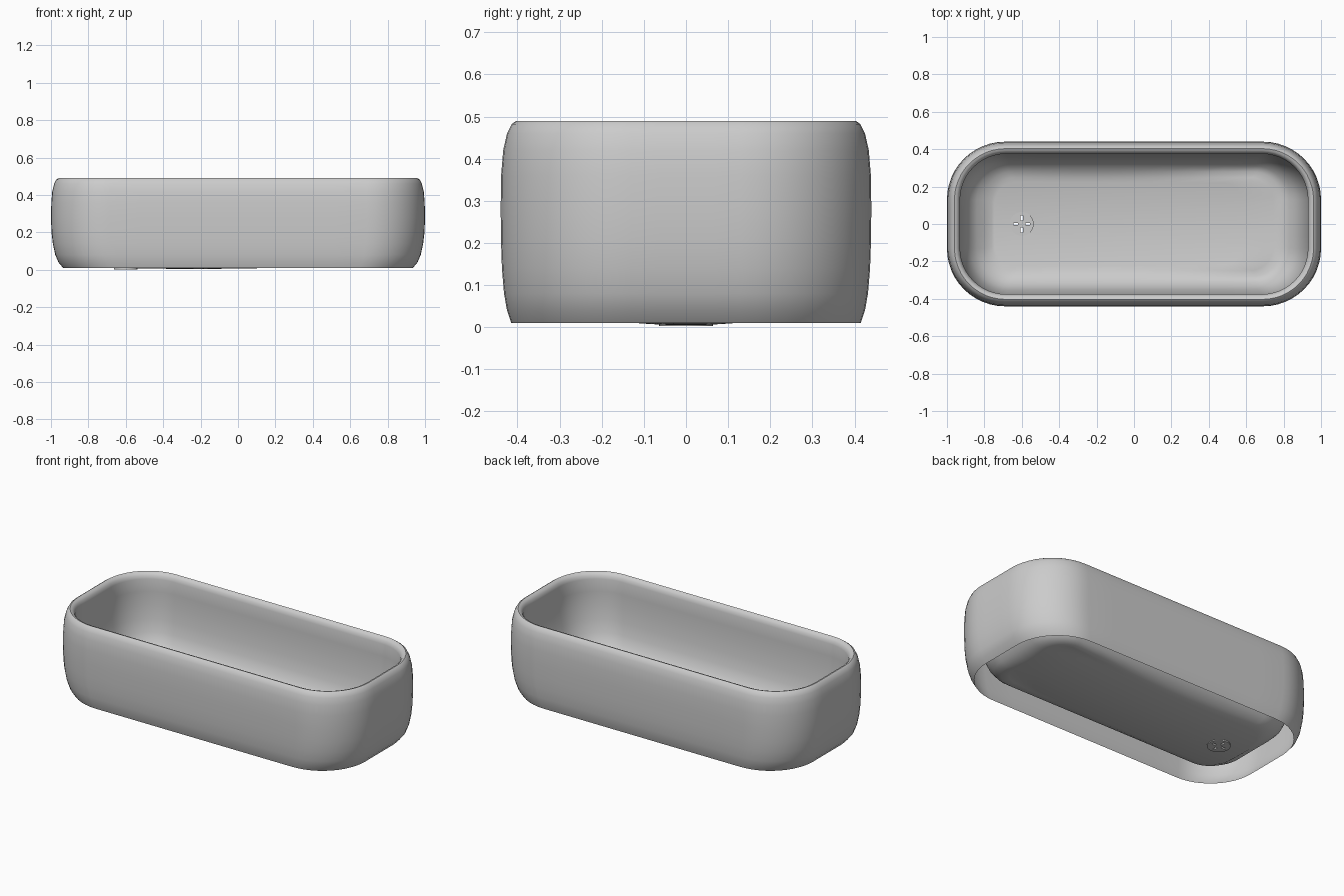
import bpy, bmesh
from math import sin, cos, pi

if "Cube" in bpy.data.objects:
    bpy.data.objects.remove(bpy.data.objects["Cube"])

SEG = 12          # steps per rounded corner
DRAIN = (-0.6, 0.0)


def outline(x0, x1, hy, r, z):
    """Rounded rectangle from x0 to x1, half depth hy; long sides subdivided."""
    pts = []
    for k, (cx, cy) in enumerate([(x1 - r, hy - r), (x0 + r, hy - r),
                                  (x0 + r, r - hy), (x1 - r, r - hy)]):
        corner = [(cx + r * cos((k + i / SEG) * pi / 2),
                   cy + r * sin((k + i / SEG) * pi / 2), z) for i in range(SEG + 1)]
        pts += corner
        nxt = [(x0 + r, hy), (x0, r - hy), (x1 - r, -hy), (x1, hy - r)][k]
        ex, ey, _ = corner[-1]
        n = 8 if k % 2 == 0 else 4
        pts += [(ex + (nxt[0] - ex) * i / n, ey + (nxt[1] - ey) * i / n, z) for i in range(1, n)]
    return pts


def loft(name, rings, angle=50):
    """Skin a stack of closed rings."""
    bm = bmesh.new()
    vs = [[bm.verts.new(p) for p in ring] for ring in rings]
    for a, b in zip(vs, vs[1:]):
        n = len(a)
        for i in range(n):
            j = (i + 1) % n
            bm.faces.new((a[i], a[j], b[j], b[i]))
    bmesh.ops.recalc_face_normals(bm, faces=bm.faces)
    me = bpy.data.meshes.new(name)
    bm.to_mesh(me)
    bm.free()
    ob = bpy.data.objects.new(name, me)
    bpy.context.collection.objects.link(ob)
    smooth(ob, angle)
    return ob


def smooth(ob, angle):
    bpy.ops.object.select_all(action='DESELECT')
    ob.select_set(True)
    bpy.context.view_layer.objects.active = ob
    bpy.ops.object.shade_smooth_by_angle(angle=angle * pi / 180)


# outer skirt (open underneath) and rolled rim: half length, half depth, z
skirt = [(0.935, 0.415, 0.01), (0.96, 0.425, 0.04), (0.977, 0.432, 0.08), (0.99, 0.437, 0.14),
         (0.997, 0.439, 0.2), (1.0, 0.44, 0.28), (0.998, 0.439, 0.36), (0.993, 0.434, 0.42),
         (0.983, 0.425, 0.46), (0.972, 0.414, 0.482), (0.96, 0.403, 0.49), (0.947, 0.391, 0.486),
         (0.936, 0.381, 0.474), (0.93, 0.375, 0.455)]
rings = [outline(-x, x, y, y - 0.13, z) for x, y, z in skirt]

# basin walls curving into the floor: left end, right end, half depth, z
walls = [(-0.932, 0.932, 0.377, 0.38), (-0.928, 0.925, 0.374, 0.3), (-0.918, 0.91, 0.367, 0.22),
         (-0.9, 0.888, 0.354, 0.15), (-0.875, 0.86, 0.336, 0.1), (-0.84, 0.825, 0.31, 0.065),
         (-0.8, 0.785, 0.28, 0.042)]
rings += [outline(a, b, y, y - 0.13, z) for a, b, y, z in walls]


# shallow dished floor, closing in on the drain opening
def floor_z(x, y):
    return 0.005 + 0.005 * (((x + 0.23) / 0.4) ** 2 + (y / 0.12) ** 2)


edge = outline(-0.76, 0.745, 0.25, 0.13, 0)
n = len(edge)
last = []
for x, y, _ in edge:
    dx, dy = x - DRAIN[0], y - DRAIN[1]
    d = (dx * dx + dy * dy) ** 0.5
    last.append((DRAIN[0] + 0.055 * dx / d, DRAIN[1] + 0.055 * dy / d))
for k in range(9):
    t = k / 8
    ring = []
    for (x, y, _), (u, v) in zip(edge, last):
        px, py = x + (u - x) * t, y + (v - y) * t
        ring.append((px, py, floor_z(px, py)))
    rings.append(ring)
loft("tub_shell", rings)

# drain strainer disc
bpy.ops.mesh.primitive_cylinder_add(vertices=32, radius=0.064, depth=0.014,
                                    location=(DRAIN[0], DRAIN[1], 0.01))
drain = bpy.context.object
drain.name = "drain_strainer"

# four radial slots cut through the strainer
for i in range(4):
    a = i * pi / 2
    bpy.ops.mesh.primitive_cube_add(size=1, rotation=(0, 0, a), location=(
        DRAIN[0] + 0.032 * cos(a), DRAIN[1] + 0.032 * sin(a), 0.01))
    slot = bpy.context.object
    slot.name = f"slot_cutter_{i}"
    slot.scale = (0.026, 0.012, 0.1)
    slot.hide_render = True
    slot.display_type = 'WIRE'
    cut = drain.modifiers.new("slot", 'BOOLEAN')
    cut.object = slot
    cut.operation = 'DIFFERENCE'
smooth(drain, 30)
